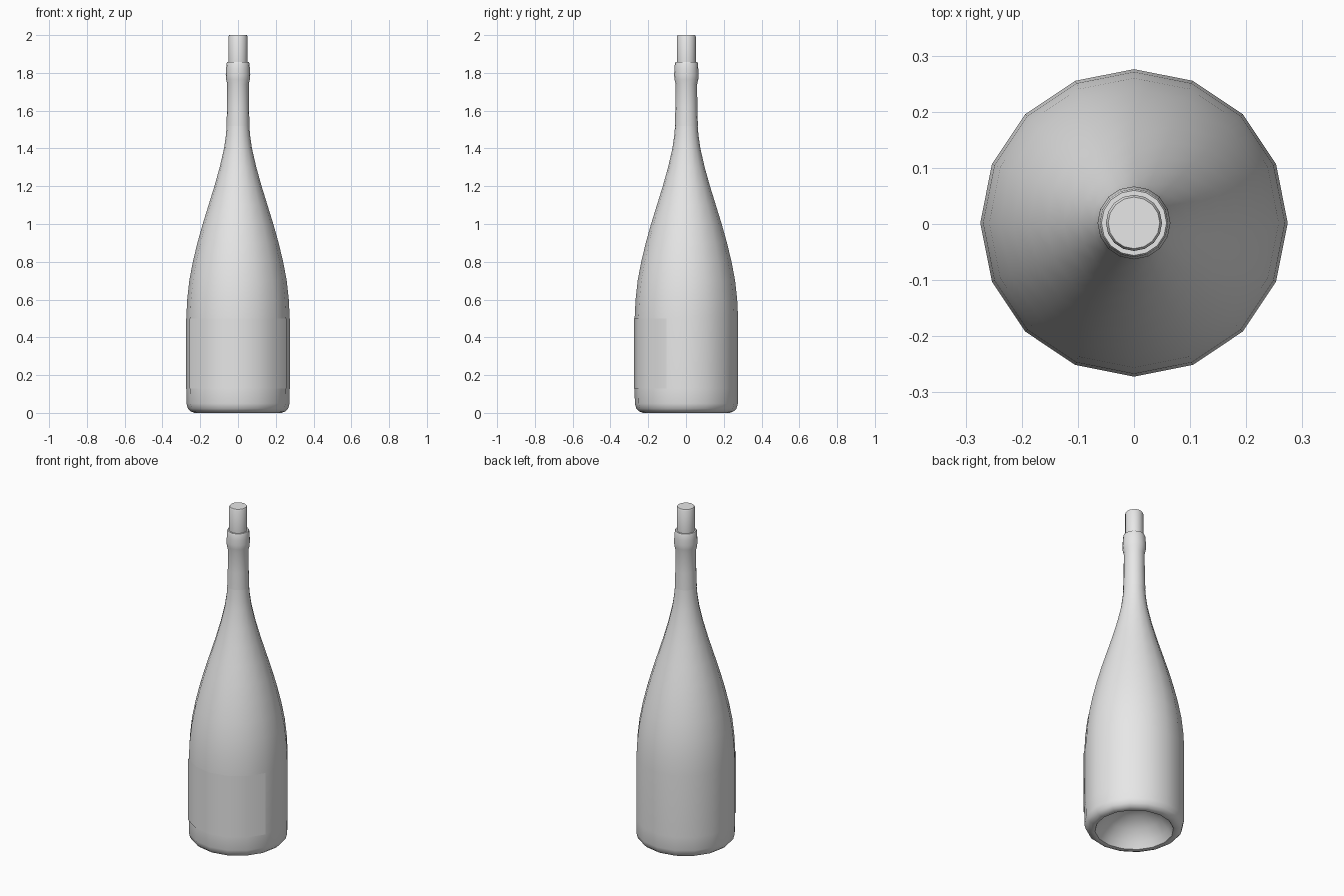
import bpy, bmesh
from math import cos, sin, pi, radians

SIDES = 16
CENTRE_Y = 0.002

cube = bpy.data.objects.get("Cube")
if cube:
    bpy.data.objects.remove(cube, do_unlink=True)

grey = bpy.data.materials.new("plain_grey")
grey.use_nodes = True
grey.diffuse_color = (0.8, 0.8, 0.8, 1)
grey.node_tree.nodes["Principled BSDF"].inputs["Base Color"].default_value = (0.8, 0.8, 0.8, 1)


def lathe(name, profile, first=0, count=SIDES):
    """Turn a (radius, z) profile around z, over count sides from side first."""
    bm = bmesh.new()
    full = count == SIDES
    columns = count if full else count + 1
    rings = []
    for r, z in profile:
        if r == 0:
            rings.append([bm.verts.new((0, CENTRE_Y, z))] * columns)
            continue
        angles = [2 * pi * (first + i) / SIDES for i in range(columns)]
        rings.append([bm.verts.new((r * cos(a), r * sin(a) + CENTRE_Y, z)) for a in angles])
    for low, high in zip(rings, rings[1:]):
        for i in range(count):
            j = (i + 1) % columns
            corners = list(dict.fromkeys((low[i], low[j], high[j], high[i])))
            bm.faces.new(corners)
    mesh = bpy.data.meshes.new(name)
    bm.to_mesh(mesh)
    bm.free()
    mesh.materials.append(grey)
    obj = bpy.data.objects.new(name, mesh)
    bpy.context.collection.objects.link(obj)
    bpy.ops.object.select_all(action='DESELECT')
    obj.select_set(True)
    bpy.context.view_layer.objects.active = obj
    bpy.ops.object.shade_smooth_by_angle(angle=radians(40))
    return obj


# Glass body with a domed hollow underneath
lathe("bottle_body", [
    (0, 0.15), (0.08, 0.135), (0.15, 0.095), (0.195, 0.04), (0.215, 0.004),
    (0.23, 0), (0.25, 0.008), (0.265, 0.022), (0.273, 0.05), (0.274, 0.13),
    (0.274, 0.5), (0.269, 0.6), (0.258, 0.7), (0.239, 0.8), (0.215, 0.9),
    (0.187, 1.0), (0.156, 1.1), (0.125, 1.2), (0.097, 1.3), (0.074, 1.4),
    (0.064, 1.47), (0.059, 1.53), (0.054, 1.6), (0.053, 1.84)])

# Sleeve around the neck, with the rounded collar and lip
lathe("neck_sleeve", [
    (0.061, 1.52), (0.058, 1.62), (0.057, 1.74), (0.063, 1.765),
    (0.065, 1.79), (0.063, 1.82), (0.061, 1.85), (0.058, 1.857),
    (0.048, 1.857)])

# Stopper
lathe("cork", [(0.048, 1.8), (0.05, 1.86), (0.05, 1.992), (0.046, 2.0), (0, 2.0)])

# Paper label wrapped around the front
lathe("front_label", [(0.277, 0.13), (0.277, 0.5)], first=9, count=6)
